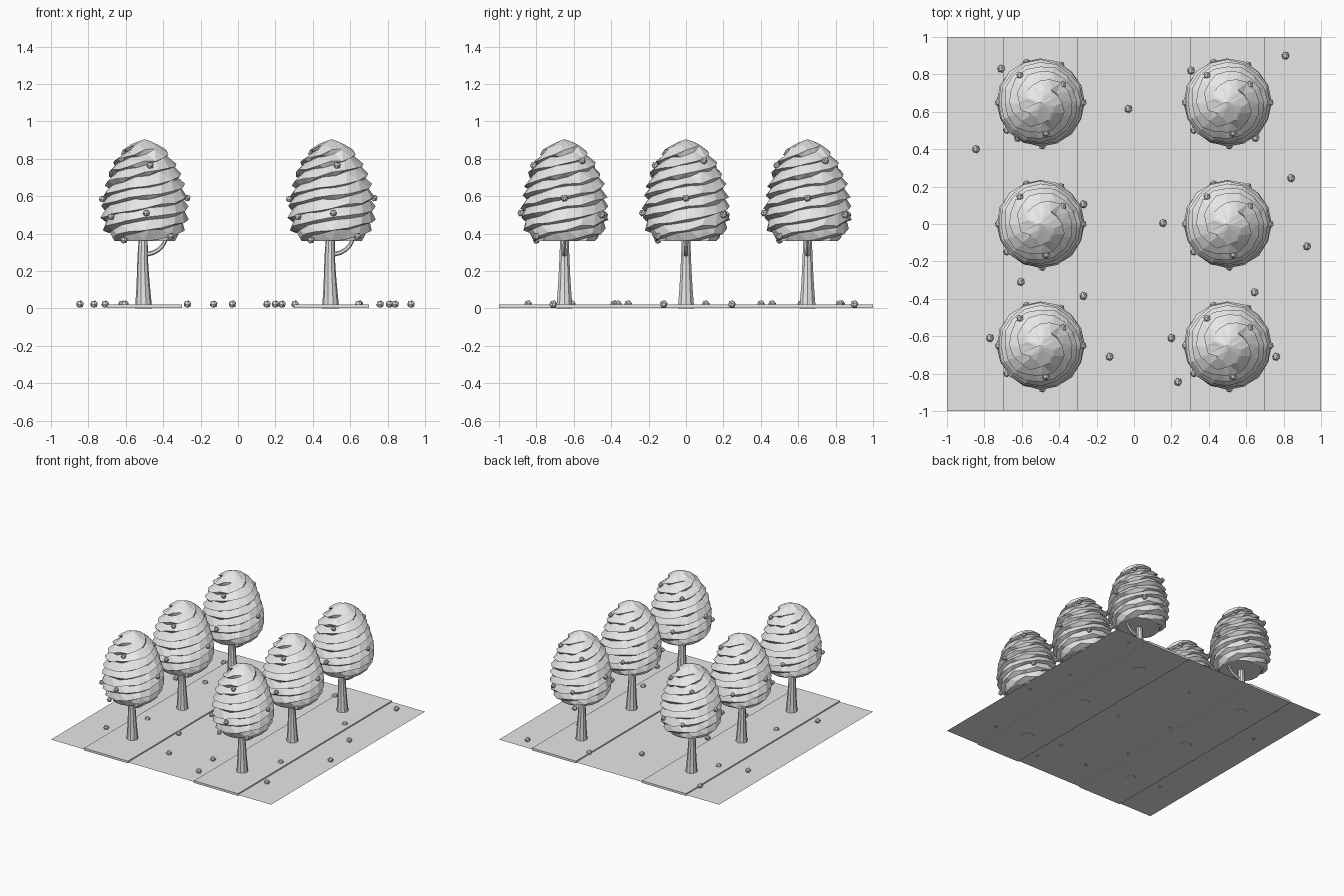
import bpy, bmesh, math, random
from mathutils import Vector

cube = bpy.data.objects.get("Cube")
if cube:
    bpy.data.objects.remove(cube, do_unlink=True)

grey = bpy.data.materials.new("plain_grey")
grey.use_nodes = True
grey.diffuse_color = (0.8, 0.8, 0.8, 1)
grey.node_tree.nodes["Principled BSDF"].inputs["Base Color"].default_value = (0.8, 0.8, 0.8, 1)


def finish(name, bm):
    """Turn a bmesh into a flat shaded mesh."""
    bmesh.ops.recalc_face_normals(bm, faces=bm.faces)
    mesh = bpy.data.meshes.new(name)
    bm.to_mesh(mesh)
    bm.free()
    mesh.materials.append(grey)
    return mesh


def place(name, mesh, loc=(0, 0, 0), turn=(0, 0, 0)):
    ob = bpy.data.objects.new(name, mesh)
    ob.location = loc
    ob.rotation_euler = turn
    bpy.context.collection.objects.link(ob)
    return ob


def loft(name, rings):
    """Skin a list of rings of points and cap both ends."""
    bm = bmesh.new()
    rows = [[bm.verts.new(p) for p in ring] for ring in rings]
    n = len(rows[0])
    for a, b in zip(rows, rows[1:]):
        for i in range(n):
            k = (i + 1) % n
            bm.faces.new((a[i], a[k], b[k], b[i]))
    bm.faces.new(rows[0])
    bm.faces.new(rows[-1])
    return finish(name, bm)


# Crown: jagged overhanging ridges that wind upwards around an egg profile
PROFILE = [(0.36, 0.16), (0.385, 0.20), (0.43, 0.226), (0.50, 0.236), (0.58, 0.231),
           (0.66, 0.215), (0.73, 0.192), (0.79, 0.162), (0.84, 0.122), (0.88, 0.07), (0.905, 0.0)]
LOW, HIGH = PROFILE[0][0], PROFILE[-1][0]


def egg_radius(z):
    for (z0, r0), (z1, r1) in zip(PROFILE, PROFILE[1:]):
        if z <= z1:
            return r0 + (r1 - r0) * (z - z0) / (z1 - z0)
    return 0


def crown_mesh():
    random.seed(4)
    sides, starts, pitch = 16, 4, 0.06
    bm = bmesh.new()
    grid = {}
    count = 2 * (int((HIGH - LOW) / pitch) + 2 * starts)
    for i in range(sides):
        for j in range(count):
            # even rows are outer lips, odd rows are tucked in just above the next lip
            lift = (j // 2 - starts + i * starts / sides) * pitch
            z = LOW + lift + (0.052 if j % 2 else 0) + random.uniform(-0.009, 0.009)
            z = min(max(z, LOW), HIGH)
            r = egg_radius(z)
            if LOW < z < 0.85:
                r += -0.026 if j % 2 else random.uniform(-0.004, 0.005)
            a = math.tau * (i + 0.3 * (j % 2)) / sides
            if z in (LOW, HIGH):
                a = math.tau * i / sides
            grid[i, j] = bm.verts.new((r * math.cos(a), r * math.sin(a), z))
    for i in range(sides):
        k, shift = (i + 1) % sides, 0 if i + 1 < sides else 2 * starts
        for j in range(count - 1):
            if 0 <= j + 1 + shift < count:
                quad = (grid[i, j], grid[k, j + shift], grid[k, j + 1 + shift], grid[i, j + 1])
                bm.faces.new(quad)
    bmesh.ops.remove_doubles(bm, verts=bm.verts, dist=0.0005)
    bmesh.ops.delete(bm, geom=[v for v in bm.verts if not v.link_faces], context='VERTS')
    rim = [e for e in bm.edges if e.is_boundary]
    bmesh.ops.holes_fill(bm, edges=rim, sides=0)
    bmesh.ops.triangulate(bm, faces=bm.faces)
    return finish("crown", bm)


# Trunk: flared ten-sided column
def trunk_mesh():
    rings = []
    for z, r, x in [(0, 0.046, -0.005), (0.08, 0.039, -0.006), (0.17, 0.033, -0.008),
                    (0.27, 0.028, -0.01), (0.40, 0.023, -0.006)]:
        rings.append([(x + r * math.cos(math.tau * i / 10), r * math.sin(math.tau * i / 10), z)
                      for i in range(10)])
    return loft("trunk", rings)


# Branch: thin curved limb reaching from the trunk into the crown
def branch_mesh():
    rings = []
    for s in range(6):
        a = math.radians(-85 + 16 * s)
        centre = Vector((0.005 + 0.115 * math.cos(a), 0, 0.405 + 0.115 * math.sin(a)))
        out = Vector((math.cos(a), 0, math.sin(a)))
        r = 0.013 - 0.0008 * s
        rings.append([centre + r * (out * math.cos(t) + Vector((0, 1, 0)) * math.sin(t))
                      for t in [math.tau * i / 6 for i in range(6)]])
    return loft("branch", rings)


def pebble_mesh(name, radius):
    bm = bmesh.new()
    bmesh.ops.create_icosphere(bm, subdivisions=1, radius=radius)
    return finish(name, bm)


crown, trunk, branch = crown_mesh(), trunk_mesh(), branch_mesh()
fruit, fallen = pebble_mesh("fruit", 0.02), pebble_mesh("fallen_fruit", 0.022)

FRUITS = [(0.03, -0.165, 0.765), (-0.11, 0.145, 0.755), (0.12, 0.095, 0.79),
          (0.01, -0.232, 0.51), (-0.075, 0.215, 0.50), (-0.225, 0, 0.585), (0.228, 0, 0.59),
          (0.14, -0.15, 0.385), (-0.11, -0.15, 0.365), (0.11, 0.2, 0.50), (-0.18, -0.15, 0.49)]

# Trees: two rows of three
for x in (-0.5, 0.5):
    for y in (-0.65, 0, 0.65):
        for name, mesh in (("crown", crown), ("trunk", trunk), ("branch", branch)):
            place(name, mesh, (x, y, 0))
        for fx, fy, fz in FRUITS:
            place("fruit", fruit, (x + fx, y + fy, fz), (0.65, 0, 0))

# Ground sheet
bm = bmesh.new()
bmesh.ops.create_grid(bm, x_segments=1, y_segments=1, size=1)
place("ground", finish("ground", bm), (0, 0, 0.011))

# Planting beds: long low slabs under each tree row
bm = bmesh.new()
bmesh.ops.create_cube(bm, size=1)
bmesh.ops.scale(bm, vec=(0.4, 2, 0.018), verts=bm.verts)
bed = finish("planting_bed", bm)
for x in (-0.5, 0.5):
    place("planting_bed", bed, (x, 0, 0.012))

# Fallen fruit scattered on the ground
SCATTER = [(-0.71, 0.83), (0.305, 0.82), (0.81, 0.9), (-0.03, 0.615), (-0.845, 0.4), (0.84, 0.245),
           (-0.27, 0.105), (0.155, 0.005), (0.925, -0.12), (-0.605, -0.31), (-0.27, -0.385),
           (0.645, -0.365), (-0.77, -0.61), (-0.13, -0.71), (0.2, -0.61), (0.76, -0.71),
           (0.235, -0.845), (0.65, 0.46), (-0.62, 0.46)]
for x, y in SCATTER:
    place("fallen_fruit", fallen, (x, y, 0.023), (0.65, 0, 0))
